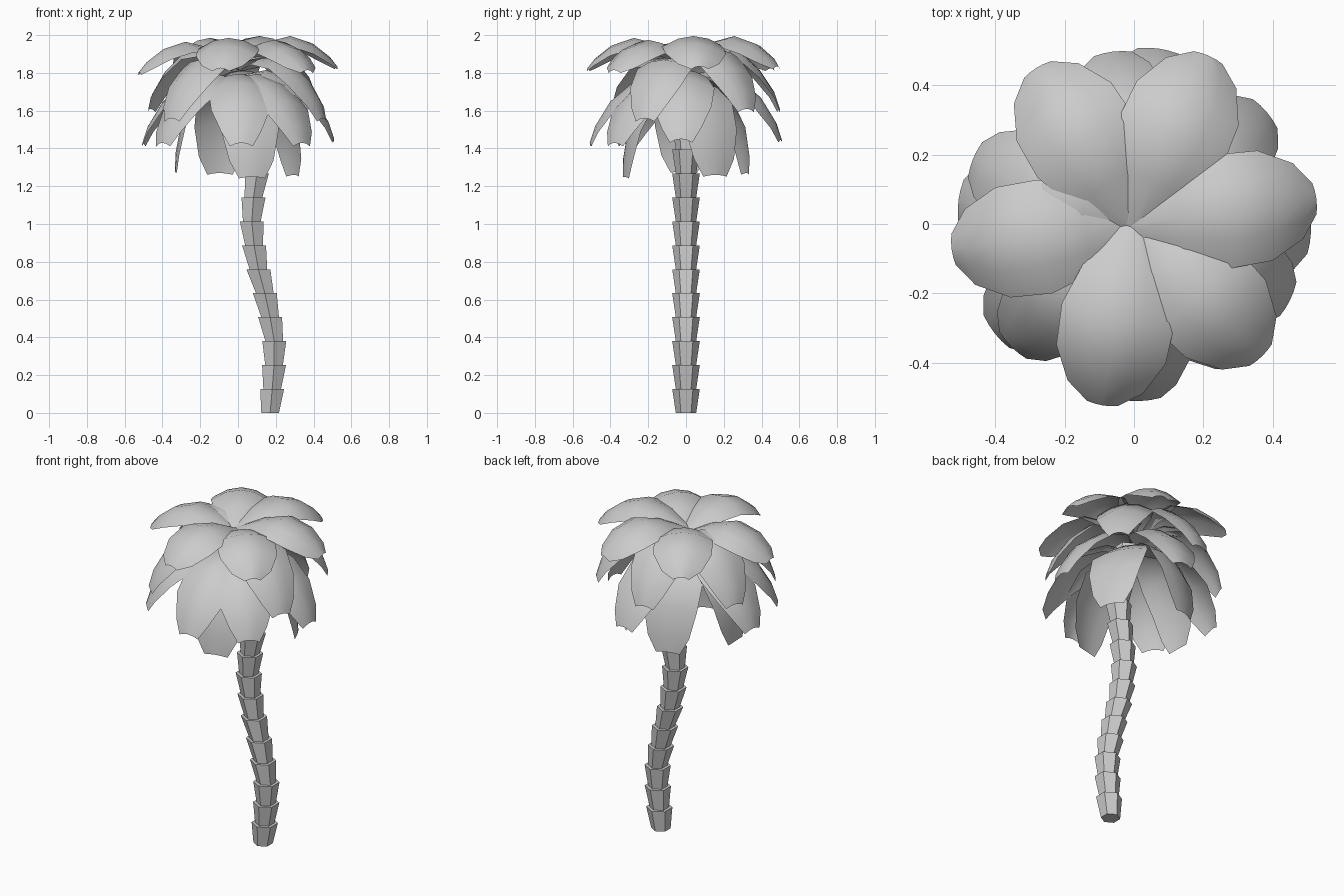
import bpy, bmesh
from math import sin, cos, pi, radians

if "Cube" in bpy.data.objects:
    bpy.data.objects.remove(bpy.data.objects["Cube"])


def finish(bm, name):
    me = bpy.data.meshes.new(name)
    bm.to_mesh(me)
    bm.free()
    ob = bpy.data.objects.new(name, me)
    bpy.context.collection.objects.link(ob)
    return ob


# Trunk: stacked hexagonal cups, each flaring upward, along an S-curve
path_x = [0.17, 0.181, 0.191, 0.192, 0.17, 0.142, 0.108, 0.085, 0.073,
          0.082, 0.10, 0.112, 0.10, 0.075, 0.05]
step = 0.1267
bm = bmesh.new()
for i in range(len(path_x) - 1):
    rings = []
    for x, z, r in ((path_x[i], i * step, 0.054),
                    (path_x[i + 1], (i + 1) * step, 0.073)):
        rings.append([bm.verts.new((x + r * cos(pi / 2 + k * pi / 3),
                                    r * sin(pi / 2 + k * pi / 3), z)) for k in range(6)])
    low, high = rings
    for k in range(6):
        n = (k + 1) % 6
        bm.faces.new((low[k], low[n], high[n], high[k]))
    bm.faces.new(low[::-1])
    bm.faces.new(high)
finish(bm, "trunk")


# Fronds: broad arched blades with a raised midrib and blunt tip
def frond(name, profile, widths, angle, dz, sag):
    bm = bmesh.new()
    a = radians(angle)
    rows = []
    for (r, z), w in zip(profile, widths):
        row = []
        for t in (-1, -0.5, 0, 0.5, 1):
            drop = sag * t * t * w / 0.16
            pull = r - 0.12 * w * t * t
            side = w * t
            row.append(bm.verts.new((pull * cos(a) - side * sin(a),
                                     pull * sin(a) + side * cos(a),
                                     z + dz - drop)))
        rows.append(row)
    for p, q in zip(rows, rows[1:]):
        for k in range(4):
            bm.faces.new((p[k], q[k], q[k + 1], p[k + 1]))
    ob = finish(bm, name)
    bpy.context.view_layer.objects.active = ob
    ob.select_set(True)
    bpy.ops.object.shade_smooth_by_angle(angle=radians(40))
    ob.select_set(False)


# Tier: name, midrib profile (radius, height), half widths, edge sag, (angle, lift)
tiers = [
    ("top", [(-0.02, 1.86), (0.14, 1.94), (0.28, 1.975), (0.40, 1.935), (0.49, 1.865), (0.53, 1.815)],
     [0.04, 0.12, 0.165, 0.16, 0.11, 0.045], 0.055,
     [(8, 0.02), (-46, 0), (-100, 0.01), (188, -0.01), (122, 0.01), (66, 0.02)]),
    ("upper", [(0.02, 1.82), (0.15, 1.88), (0.28, 1.87), (0.39, 1.77), (0.47, 1.65), (0.50, 1.56)],
     [0.03, 0.12, 0.16, 0.145, 0.10, 0.055], 0.05,
     [(-26, 0), (40, 0.05), (97, 0.05), (158, 0.05), (225, 0)]),
    ("middle", [(0.02, 1.77), (0.15, 1.795), (0.28, 1.75), (0.40, 1.65), (0.48, 1.52), (0.51, 1.43)],
     [0.03, 0.12, 0.165, 0.155, 0.105, 0.06], 0.05,
     [(-88, 0), (-3, 0.02), (-48, 0), (172, 0), (82, 0.02), (218, 0)]),
    ("lower", [(0.02, 1.75), (0.13, 1.74), (0.23, 1.66), (0.30, 1.52), (0.33, 1.36), (0.335, 1.26)],
     [0.03, 0.12, 0.165, 0.155, 0.12, 0.07], 0.02,
     [(28, 0), (107, 0.01), (182, 0.02), (283, -0.01)]),
]
for tier, profile, widths, sag, placed in tiers:
    for i, (angle, dz) in enumerate(placed):
        frond(f"{tier}_frond_{i + 1}", profile, widths, angle, dz, sag)
